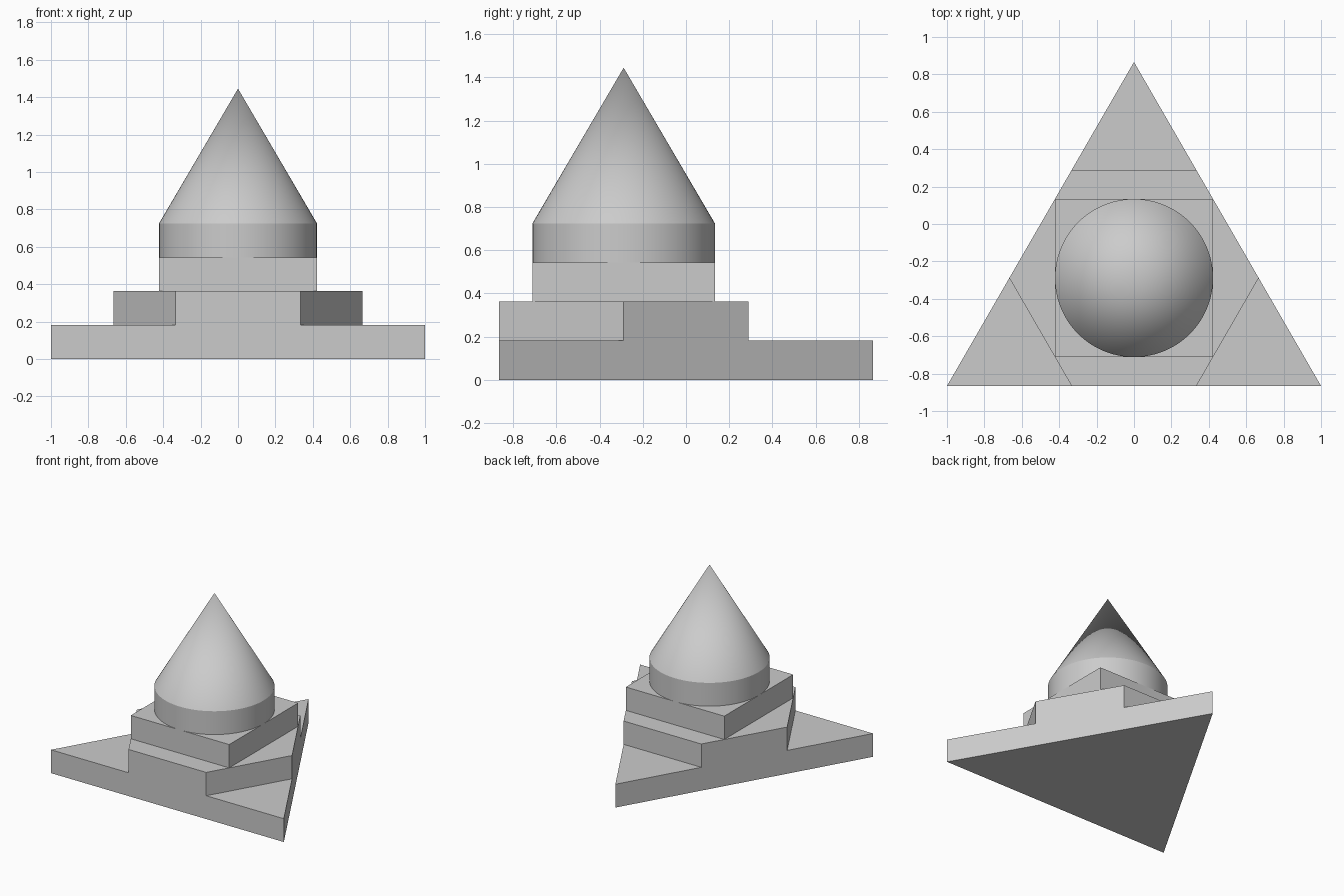
import bpy, math

if "Cube" in bpy.data.objects:
    bpy.data.objects.remove(bpy.data.objects["Cube"])

grey = bpy.data.materials.new("plain grey")
grey.diffuse_color = (0.6, 0.6, 0.6, 1)
grey.use_nodes = True
grey.node_tree.nodes["Principled BSDF"].inputs["Base Color"].default_value = grey.diffuse_color

CY = -math.sqrt(3) / 6          # shared centre of all tiers
STEP = 0.181                    # tier height
HALF = 2 / 3 / (1 + 1 / math.sqrt(3))   # square that just fits the hexagon
APEX = 1.445


def tier(name, sides, radius, z0, z1, turn=0.0, top=None):
    """Upright prism, or cone when top is 0, with its first corner at angle turn."""
    top = radius if top is None else top
    ring = [(math.cos(turn + 2 * math.pi * i / sides),
             math.sin(turn + 2 * math.pi * i / sides)) for i in range(sides)]
    verts = [(radius * c, CY + radius * s, z0) for c, s in ring]
    faces = [tuple(reversed(range(sides)))]
    if top == 0:
        verts.append((0, CY, z1))
        faces += [(i, (i + 1) % sides, sides) for i in range(sides)]
    else:
        verts += [(top * c, CY + top * s, z1) for c, s in ring]
        faces.append(tuple(range(sides, 2 * sides)))
        faces += [(i, (i + 1) % sides, sides + (i + 1) % sides, sides + i)
                  for i in range(sides)]
    mesh = bpy.data.meshes.new(name)
    mesh.from_pydata(verts, [], faces)
    mesh.materials.append(grey)
    obj = bpy.data.objects.new(name, mesh)
    bpy.context.collection.objects.link(obj)
    if sides > 6:
        bpy.ops.object.select_all(action='DESELECT')
        obj.select_set(True)
        bpy.context.view_layer.objects.active = obj
        bpy.ops.object.shade_smooth_by_angle(angle=math.radians(25))
    return obj


# Triangular base: equilateral, side 2, pointing to the back
base = tier("triangle_base", 3, 2 / math.sqrt(3), 0, STEP, math.pi / 2)
# Its centroid coincides with the shared centre, so no shift is needed
tier("hexagon_tier", 6, 2 / 3, STEP, 2 * STEP)
tier("square_tier", 4, HALF * math.sqrt(2), 2 * STEP, 3 * STEP, math.pi / 4)
tier("round_tier", 96, HALF, 3 * STEP, 4 * STEP)
tier("cone_top", 96, HALF, 4 * STEP, APEX, top=0)
